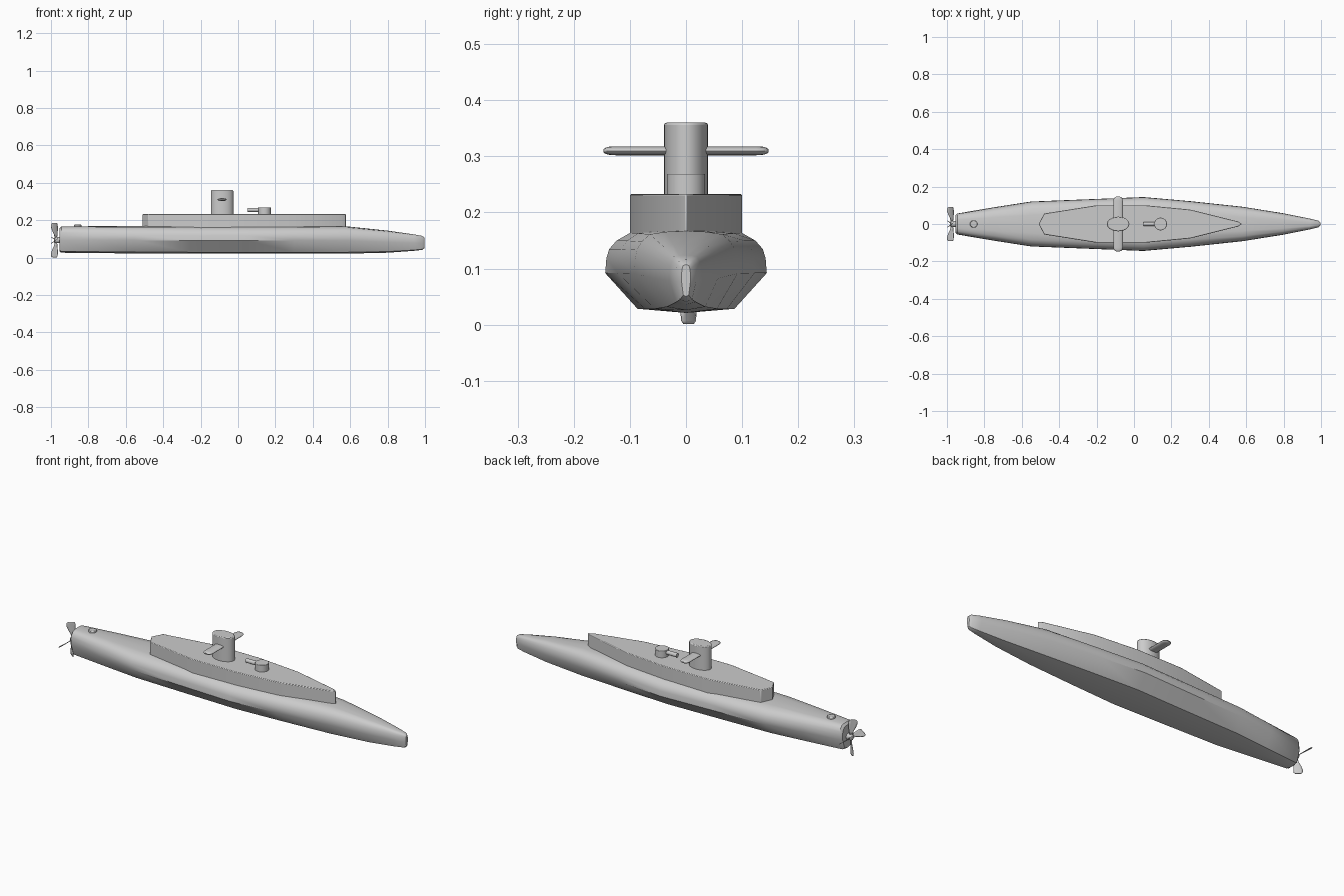
import bpy, bmesh, math
from mathutils import Matrix, Vector

if "Cube" in bpy.data.objects:
    bpy.data.objects.remove(bpy.data.objects["Cube"])


def finish(name, bm, smooth=None, bevel=0.0):
    bmesh.ops.recalc_face_normals(bm, faces=bm.faces)
    me = bpy.data.meshes.new(name)
    bm.to_mesh(me)
    bm.free()
    ob = bpy.data.objects.new(name, me)
    bpy.context.collection.objects.link(ob)
    if bevel:
        m = ob.modifiers.new("Bevel", 'BEVEL')
        m.width, m.segments, m.limit_method = bevel, 2, 'ANGLE'
        m.angle_limit = math.radians(50)
    if smooth:
        bpy.context.view_layer.objects.active = ob
        ob.select_set(True)
        bpy.ops.object.shade_smooth_by_angle(angle=math.radians(smooth))
        ob.select_set(False)
    return ob


def loft(name, rings, smooth=None):
    bm = bmesh.new()
    rows = [[bm.verts.new(p) for p in r] for r in rings]
    n = len(rows[0])
    for a, b in zip(rows, rows[1:]):
        for i in range(n):
            bm.faces.new((a[i], a[(i + 1) % n], b[(i + 1) % n], b[i]))
    bm.faces.new(rows[0])
    bm.faces.new(rows[-1])
    return finish(name, bm, smooth)


def cylinder(name, center, rx, ry, height, axis='Z', bevel=0.0, segs=32):
    bm = bmesh.new()
    rot = Matrix.Rotation(math.pi / 2, 4, 'Y') if axis == 'X' else Matrix()
    bmesh.ops.create_cone(bm, cap_ends=True, segments=segs, radius1=1, radius2=1, depth=1,
                          matrix=Matrix.Translation(center) @ rot @ Matrix.Diagonal((rx, ry, height, 1)))
    return finish(name, bm, 35, bevel)


# Hull: one half-section (width fraction, height fraction), scaled along x
half = [(0.60, 0.05), (1.0, 0.48), (0.985, 0.66), (0.95, 0.77), (0.86, 0.87), (0.70, 0.96), (0.40, 0.99)]
section = [(0, 0)] + half + [(0, 1)] + [(-y, z) for y, z in reversed(half)]
stations = [  # x, half width, bottom, top
    (-0.955, 0.046, 0.034, 0.155), (-0.945, 0.056, 0.026, 0.166),
    (-0.75, 0.089, 0.024, 0.168), (-0.55, 0.120, 0.022, 0.169),
    (-0.25, 0.132, 0.021, 0.169), (0.05, 0.144, 0.021, 0.169),
    (0.30, 0.122, 0.021, 0.169), (0.58, 0.092, 0.021, 0.167),
    (0.80, 0.057, 0.026, 0.144), (0.94, 0.029, 0.036, 0.124),
    (0.985, 0.018, 0.041, 0.116), (0.996, 0.008, 0.050, 0.107)]
loft("hull", [[(x, w * y, lo + (hi - lo) * z) for y, z in section] for x, w, lo, hi in stations], 40)

# Raised casing deck
side = [(-0.48, 0.056), (-0.20, 0.10), (0.06, 0.10), (0.30, 0.077), (0.555, 0.014)]
outline = [(-0.51, 0)] + side + [(0.578, 0)] + [(x, -y) for x, y in reversed(side)]
bm = bmesh.new()
base = bm.faces.new([bm.verts.new((x, y, 0.13)) for x, y in outline])
ext = bmesh.ops.extrude_face_region(bm, geom=[base])
bmesh.ops.translate(bm, verts=[v for v in ext['geom'] if isinstance(v, bmesh.types.BMVert)], vec=(0, 0, 0.103))
finish("deck_casing", bm, 25, 0.003)

# Conning tower, deck gun, aft hatch
cylinder("conning_tower", (-0.085, 0, 0.292), 0.06, 0.039, 0.136, bevel=0.004)
cylinder("gun_mount", (0.142, 0, 0.248), 0.034, 0.034, 0.042, bevel=0.002)
cylinder("gun_barrel", (0.085, 0, 0.255), 0.011, 0.011, 0.07, 'X', segs=16)
cylinder("aft_hatch", (-0.857, 0, 0.166), 0.02, 0.02, 0.02, bevel=0.003, segs=24)

# Diving planes through the tower, rounded at the tips
spans = [(0, 1), (0.125, 1), (0.137, 0.9), (0.144, 0.65), (0.147, 0.3)]
spans = [(-y, s) for y, s in reversed(spans[1:])] + spans
loft("diving_planes", [[(-0.085 + 0.025 * s * math.cos(a), y, 0.31 + 0.008 * s * math.sin(a))
                        for a in [math.tau * i / 16 for i in range(16)]] for y, s in spans], 40)

# Propeller hub and four twisted blades
cylinder("propeller_hub", (-0.965, 0, 0.093), 0.016, 0.016, 0.035, 'X', bevel=0.005, segs=20)
rows = [(0.010, -0.006, 0.006), (0.030, -0.009, 0.008), (0.052, -0.020, 0.010),
        (0.072, -0.027, 0.010), (0.086, -0.026, 0.009), (0.092, -0.018, 0.004)]
bm = bmesh.new()
for k in range(4):
    rot = Matrix.Rotation(k * math.pi / 2, 3, 'X')
    prev = None
    for r, lo, hi in rows:
        cur = []
        for i in range(5):
            c = lo + (hi - lo) * i / 4
            p = Vector((c * 0.95, c * 0.8 + 6 * c * c, r))
            cur.append(bm.verts.new(rot @ p + Vector((-0.974, 0, 0.093))))
        if prev:
            for i in range(4):
                bm.faces.new((prev[i], prev[i + 1], cur[i + 1], cur[i]))
        prev = cur
ob = finish("propeller_blades", bm, 50)
s = ob.modifiers.new("Thickness", 'SOLIDIFY')
s.thickness, s.offset = 0.003, 0
